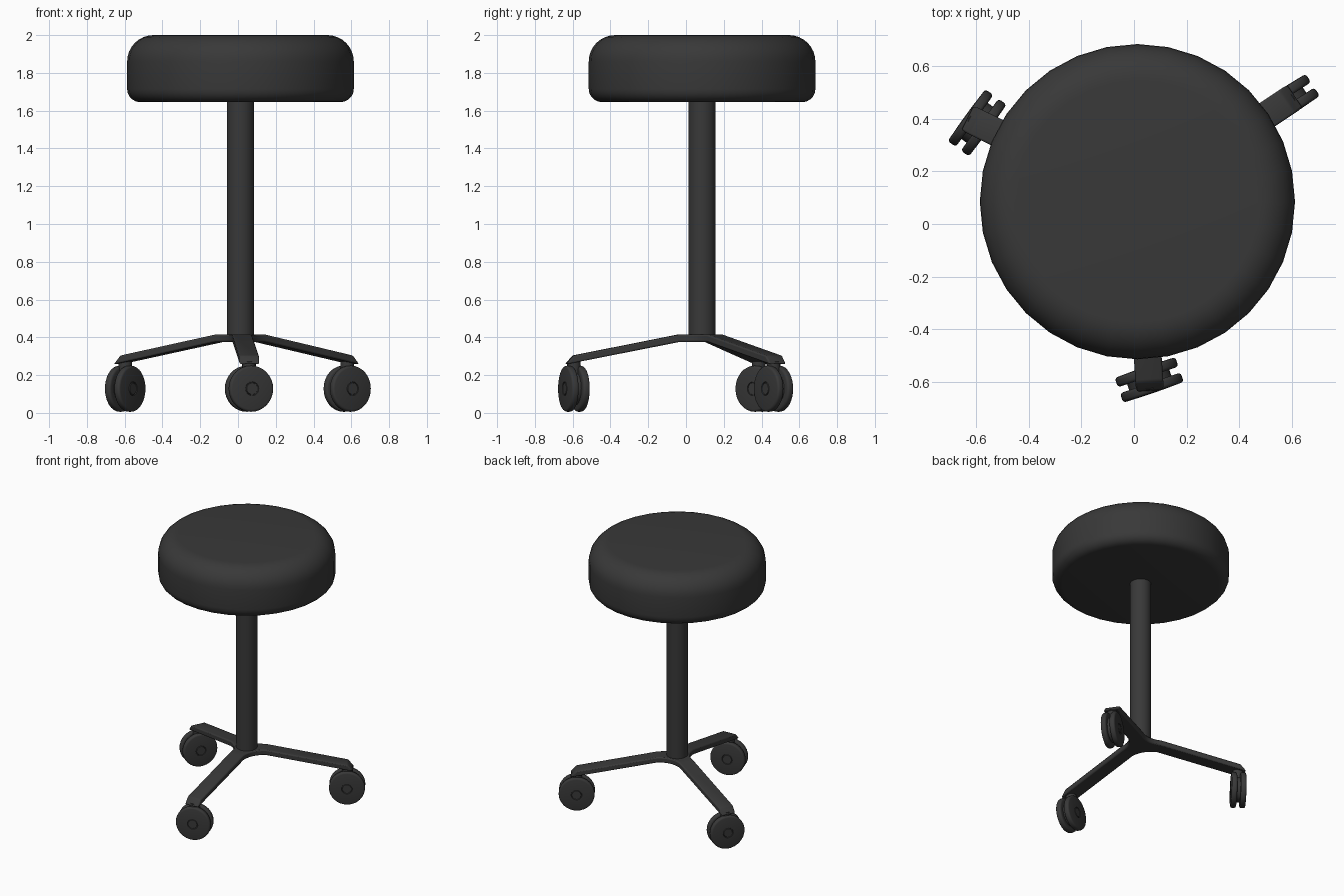
import bpy, bmesh
from math import sin, cos, pi, radians
from mathutils import Vector, Matrix

if "Cube" in bpy.data.objects:
    bpy.data.objects.remove(bpy.data.objects["Cube"])

CX, CY = 0.013, 0.085                                  # column axis
ARMS = [radians(-86.2 + 120 * k) for k in range(3)]    # base arm directions
ROLL = [radians(a) for a in (19, 33, 54)]              # rolling direction of each caster


def finish(name, bm, matrix=Matrix(), angle=40):
    bmesh.ops.recalc_face_normals(bm, faces=bm.faces)
    mesh = bpy.data.meshes.new(name)
    bm.to_mesh(mesh)
    bm.free()
    ob = bpy.data.objects.new(name, mesh)
    bpy.context.collection.objects.link(ob)
    ob.matrix_world = matrix
    mat = bpy.data.materials.get("dark_grey")
    if not mat:
        mat = bpy.data.materials.new("dark_grey")
        mat.diffuse_color = (0.04, 0.04, 0.04, 1)
        mat.use_nodes = True
        mat.node_tree.nodes["Principled BSDF"].inputs["Base Color"].default_value = mat.diffuse_color
    mesh.materials.append(mat)
    bpy.ops.object.select_all(action='DESELECT')
    ob.select_set(True)
    bpy.context.view_layer.objects.active = ob
    bpy.ops.object.shade_smooth_by_angle(angle=radians(angle))
    return ob


def lathe(name, profile, matrix, sides=32):
    """Revolve an (r, z) profile around local z, capping both ends."""
    bm = bmesh.new()
    rings = [[bm.verts.new((r * cos(2 * pi * i / sides), r * sin(2 * pi * i / sides), z))
              for i in range(sides)] for r, z in profile]
    for a, b in zip(rings, rings[1:]):
        for i in range(sides):
            j = (i + 1) % sides
            bm.faces.new((a[i], a[j], b[j], b[i]))
    bm.faces.new(rings[0])
    bm.faces.new(rings[-1])
    return finish(name, bm, matrix)


def corner(r, z, rad, a0, a1, n=5):
    """Arc of profile points around (r, z)."""
    return [(r + rad * cos(radians(a0 + (a1 - a0) * i / n)),
             z + rad * sin(radians(a0 + (a1 - a0) * i / n))) for i in range(n + 1)]


axis = Matrix.Translation((CX, CY, 0))

# Cushion and column
lathe("seat", corner(0.53, 1.715, 0.07, -90, 0) + corner(0.46, 1.86, 0.14, 0, 90, 8), axis)
lathe("column", [(0.072, 0.39), (0.072, 1.66)], axis)

# Three-armed base: filleted centre plate, sloping arms, slanted tips
HW, R0, R1 = 0.053, 0.13, 0.685


def arm_point(a, r, side, z):
    return Vector((r * cos(a) - side * sin(a), r * sin(a) + side * cos(a), z))


bm = bmesh.new()
layers = []
for zc, ze, tip in ((0.414, 0.304, R1), (0.374, 0.257, 0.725)):
    loop, ends = [], []
    for k, a in enumerate(ARMS):
        nxt = ARMS[(k + 1) % 3]
        p, q = arm_point(a, R0, HW, zc), arm_point(nxt, R0, -HW, zc)
        inner = HW / sin(radians(60))
        c = Vector((inner * cos(a + pi / 3), inner * sin(a + pi / 3), zc))
        loop.append(bm.verts.new(arm_point(a, R0, -HW, zc)))
        for i in range(7):
            t = i / 7
            loop.append(bm.verts.new(p * (1 - t) ** 2 + c * 2 * t * (1 - t) + q * t * t))
        ends.append([bm.verts.new(arm_point(a, tip, s, ze)) for s in (-HW, HW)])
    bm.faces.new(loop)
    for k in range(3):
        bm.faces.new((loop[8 * k], ends[k][0], ends[k][1], loop[8 * k + 1]))
    outline = []
    for k in range(3):
        outline += [loop[8 * k], *ends[k], *loop[8 * k + 1:8 * k + 8]]
    layers.append(outline)
top, bottom = layers
for i in range(len(top)):
    j = (i + 1) % len(top)
    bm.faces.new((top[i], top[j], bottom[j], bottom[i]))
base = finish("base", bm, axis)
bevel = base.modifiers.new("soft_edges", 'BEVEL')
bevel.width, bevel.segments, bevel.angle_limit = 0.008, 2, radians(35)

# Twin-wheel casters
WR, WZ = 0.122, 0.128
wheel = ([(0.10, -0.019)] + corner(WR - 0.012, -0.007, 0.012, -90, 0, 3)
         + corner(WR - 0.012, 0.007, 0.012, 0, 90, 3)
         + [(0.037, 0.021), (0.035, 0.016), (0.032, 0.016), (0.03, 0.021)])
for k, a in enumerate(ARMS):
    x, y = CX + 0.68 * cos(a), CY + 0.68 * sin(a)
    hub = (Matrix.Translation((x, y, WZ)) @ Matrix.Rotation(ROLL[k], 4, 'Z')
           @ Matrix.Rotation(pi / 2, 4, 'X'))
    for s in (-1, 1):
        flip = Matrix.Rotation(pi if s < 0 else 0, 4, 'X')
        lathe(f"caster_wheel_{k}_{s}", wheel, hub @ flip @ Matrix.Translation((0, 0, 0.031)))
    lathe(f"caster_body_{k}", [(0.085, -0.014), (0.085, 0.014)], hub, 24)
    lathe(f"caster_neck_{k}", [(0.036, 0.19), (0.036, 0.272)],
          Matrix.Translation((x, y, 0)), 16)
